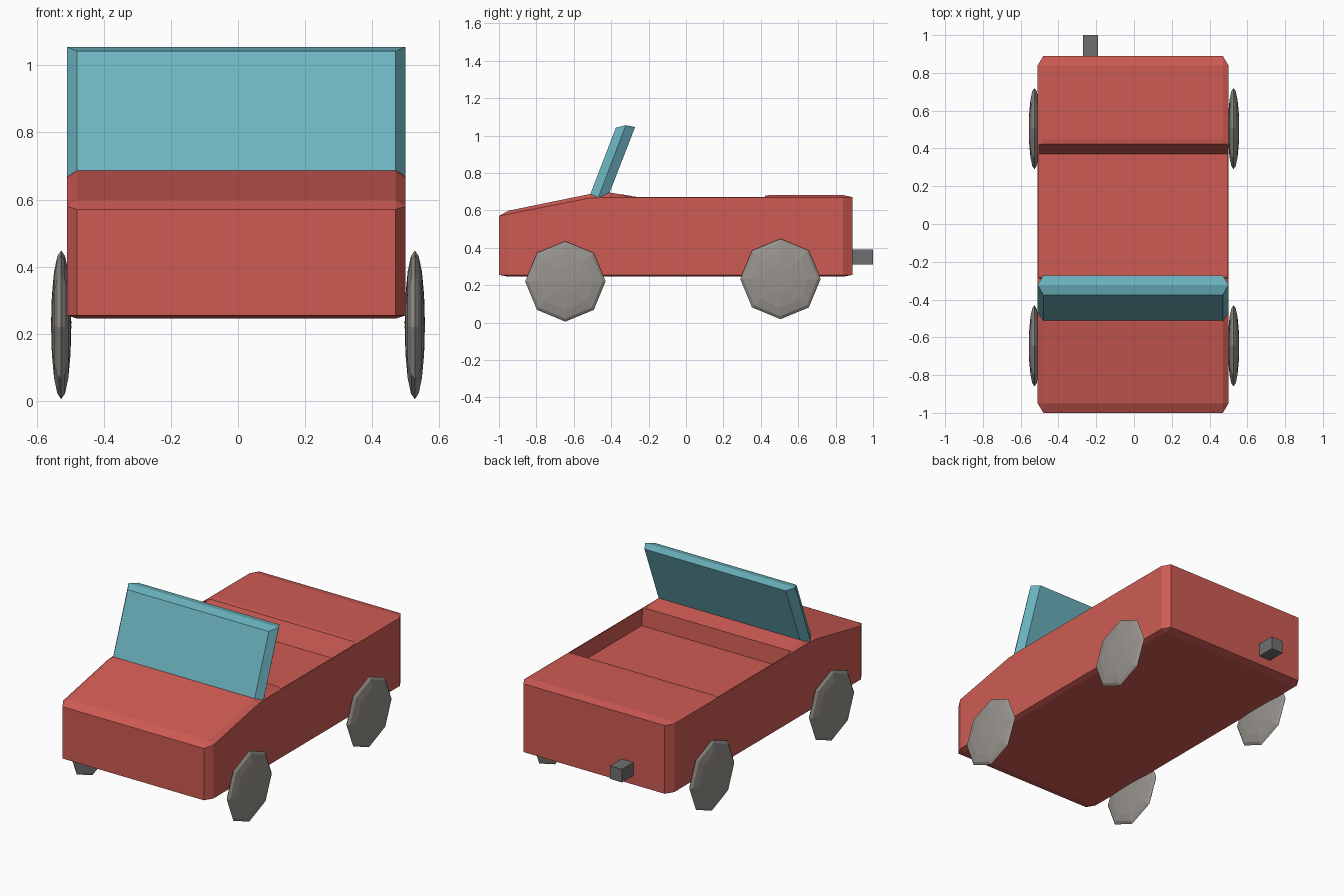
import bpy, bmesh, math
from mathutils import Matrix

cube = bpy.data.objects.get("Cube")
if cube:
    bpy.data.objects.remove(cube, do_unlink=True)

CX = -0.005   # centre line of the body
HALF = 0.505  # half width of the body
CUT = 0.03    # width of the edge chamfers


def material(name, rgb):
    m = bpy.data.materials.new(name)
    m.use_nodes = True
    m.diffuse_color = (*rgb, 1)
    m.node_tree.nodes["Principled BSDF"].inputs["Base Color"].default_value = (*rgb, 1)
    return m


red = material("body red", (0.62, 0.105, 0.088))
teal = material("screen teal", (0.15, 0.46, 0.53))
grey = material("wheel grey", (0.31, 0.29, 0.265))
dark = material("pipe grey", (0.16, 0.16, 0.16))


def make(name, bm, mat):
    bmesh.ops.remove_doubles(bm, verts=bm.verts, dist=0.0005)
    bmesh.ops.recalc_face_normals(bm, faces=bm.faces)
    me = bpy.data.meshes.new(name)
    bm.to_mesh(me)
    bm.free()
    me.materials.append(mat)
    ob = bpy.data.objects.new(name, me)
    bpy.context.collection.objects.link(ob)
    return ob


def loft(name, loops, mat):
    """Skin a row of loops with equal point counts and cap both ends."""
    bm = bmesh.new()
    rings = [[bm.verts.new(p) for p in loop] for loop in loops]
    for a, b in zip(rings, rings[1:]):
        for i in range(len(a)):
            j = (i + 1) % len(a)
            bm.faces.new((a[i], a[j], b[j], b[i]))
    bm.faces.new(rings[0])
    bm.faces.new(rings[-1])
    return make(name, bm, mat)


def body_section(y, top_side, top_mid, end=False):
    w = HALF - CUT if end else HALF
    inner = HALF - CUT
    low = 0.255 if end else 0.245
    half = [(inner, low), (w, 0.255), (w, top_side), (inner, top_mid)]
    pts = half + [(-x, z) for x, z in reversed(half)]
    return [(CX + x, y, z) for x, z in pts]


# Body shell: wedge bonnet, low sides, raised rear deck
body = loft("body", [
    body_section(-1.0, 0.57, 0.57, True),
    body_section(-0.95, 0.58, 0.598),
    body_section(-0.52, 0.665, 0.686),
    body_section(-0.41, 0.67, 0.695),
    body_section(-0.25, 0.67, 0.671),
    body_section(0.37, 0.67, 0.671),
    body_section(0.45, 0.67, 0.682),
    body_section(0.84, 0.67, 0.682),
    body_section(0.89, 0.67, 0.67, True),
], red)

# Open cockpit cut into the body
well = [(-0.28, 0.57), (-0.30, 0.8), (0.485, 0.8), (0.37, 0.57)]
cutter = loft("cockpit_cutter", [[(CX + s * 0.499, y, z) for y, z in well] for s in (-1, 1)], red)
cutter.hide_render = True
mod = body.modifiers.new("cockpit", "BOOLEAN")
mod.operation = "DIFFERENCE"
mod.solver = "EXACT"
mod.object = cutter
bpy.context.view_layer.objects.active = body
bpy.ops.object.modifier_apply(modifier=mod.name)
bpy.data.objects.remove(cutter, do_unlink=True)


def screen_loop(w, y_low, y_high, z_high):
    return [(CX - w, y_low, 0.665), (CX + w, y_low, 0.665),
            (CX + w, y_high, z_high), (CX - w, y_high, z_high)]


# Raked windscreen slab with chamfered rim
loft("windscreen", [
    screen_loop(HALF - CUT, -0.52, -0.375, 1.042),
    screen_loop(HALF, -0.47, -0.322, 1.055),
    screen_loop(HALF - CUT, -0.42, -0.272, 1.045),
], teal)

# Wheels: flattened low-poly spheres
for place, y, z in (("front", -0.645, 0.22), ("rear", 0.505, 0.233)):
    for side, s in (("left", 1), ("right", -1)):
        bm = bmesh.new()
        bmesh.ops.create_uvsphere(bm, u_segments=8, v_segments=8, radius=0.215)
        bm.transform(Matrix.Translation((s * 0.527, y, z))
                     @ Matrix.Diagonal((0.14, 1, 1, 1))
                     @ Matrix.Rotation(math.pi / 2, 4, "Y"))
        make(f"{place}_{side}_wheel", bm, grey)

# Square exhaust pipe
bm = bmesh.new()
bmesh.ops.create_cube(bm, size=1)
bm.transform(Matrix.Translation((-0.23, 0.93, 0.35)) @ Matrix.Diagonal((0.08, 0.14, 0.08, 1)))
make("exhaust_pipe", bm, dark)
